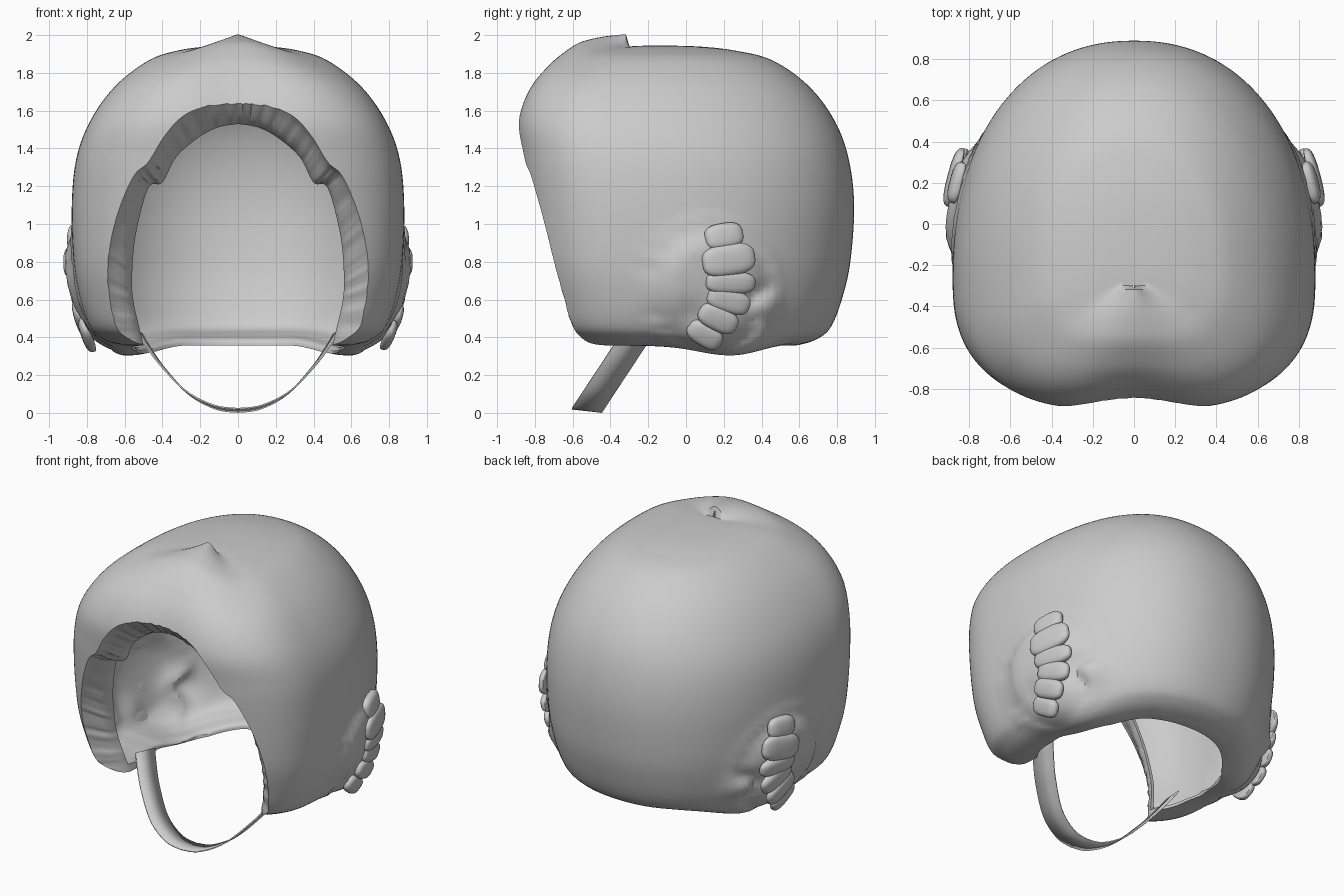
import bpy, bmesh, math, random
from mathutils import Vector

random.seed(4)
cube = bpy.data.objects.get("Cube")
if cube:
    bpy.data.objects.remove(cube)

grey = bpy.data.materials.new("matte grey")
grey.use_nodes = True
grey.diffuse_color = (0.6, 0.6, 0.6, 1)
grey.node_tree.nodes["Principled BSDF"].inputs["Base Color"].default_value = (0.6, 0.6, 0.6, 1)


def spline(keys, steps):
    """Catmull-Rom samples through the key vectors."""
    keys = [Vector(k) for k in keys]
    out = []
    for i in range(len(keys) - 1):
        a, b, c, d = (keys[min(max(i + j, 0), len(keys) - 1)] for j in (-1, 0, 1, 2))
        for s in range(steps):
            t = s / steps
            out.append(0.5 * (2 * b + (c - a) * t + (2 * a - 5 * b + 4 * c - d) * t * t
                              + (3 * b - a - 3 * c + d) * t ** 3))
    return out + [keys[-1]]


def loft(name, rings, closed=True):
    """Skin a list of point rings; closed lofts get capped ends."""
    bm = bmesh.new()
    rows = [[bm.verts.new(p) for p in ring] for ring in rings]
    n = len(rows[0])
    for r0, r1 in zip(rows, rows[1:]):
        for i in range(n if closed else n - 1):
            j = (i + 1) % n
            bm.faces.new((r0[i], r0[j], r1[j], r1[i]))
    if closed:
        bm.faces.new(rows[0])
        bm.faces.new(rows[-1])
    bmesh.ops.recalc_face_normals(bm, faces=bm.faces)
    mesh = bpy.data.meshes.new(name)
    bm.to_mesh(mesh)
    bm.free()
    mesh.materials.append(grey)
    obj = bpy.data.objects.new(name, mesh)
    bpy.context.collection.objects.link(obj)
    return obj


def activate(obj):
    bpy.ops.object.select_all(action="DESELECT")
    obj.select_set(True)
    bpy.context.view_layer.objects.active = obj


def smooth(obj, degrees):
    activate(obj)
    bpy.ops.object.shade_smooth_by_angle(angle=math.radians(degrees))


def subtract(obj, cutter):
    """Carve the cutter out of the object and discard it."""
    cut = obj.modifiers.new("cut", "BOOLEAN")
    cut.operation, cut.object, cut.solver = "DIFFERENCE", cutter, "EXACT"
    activate(obj)
    bpy.ops.object.modifier_apply(modifier="cut")
    bpy.data.objects.remove(cutter)


def clamp(v):
    return min(max(v, 0), 1)


def bell(v, width):
    return math.exp(-(v / width) ** 2)


# Shell sections: height, half width, back, front
DOME = [(1.945, .01, -.15, -.17), (1.94, .16, .06, -.3), (1.918, .32, .26, -.48),
        (1.865, .475, .46, -.63), (1.73, .65, .65, -.82), (1.55, .78, .785, -.91),
        (1.35, .855, .86, -.9), (1.1, .88, .89, -.875), (.8, .87, .87, -.84),
        (.6, .835, .825, -.79), (.46, .785, .77, -.745)]
UNDERSIDE = [(.4, .725, .71, -.68), (.365, .64, .62, -.6), (.355, .5, .5, -.45),
             (.355, .01, .01, -.01)]
LIP = [(.415, .66, .65, -.58), (.39, .57, .56, -.5), (.34, .55, .545, -.48),
       (.2, .55, .545, -.48), (.19, .01, .01, -.01)]
CAVITY = [(z - .025 * clamp((z - 1.2) / .7), w * .975, b * .975, f * .975)
          for z, w, b, f in DOME] + LIP


def sculpt(x, y, z):
    # lower edge sagging under the ears
    side = clamp((abs(x) - .3) / .3)
    z -= .07 * bell(y - .28, .26) * clamp((.7 - z) / .3) * side
    # forehead lobes and the pinched crest above them
    y += .05 * bell(x, .25) * clamp((-y - .55) / .25)
    if y < -.31 and z > 1.45:
        z += .066 * bell(x, .05 + .85 * (-.31 - y)) * clamp((z - 1.45) / .35)
    # ear pad swelling, its surrounding groove and the dent behind it
    if abs(x) > .45:
        d = math.hypot((y - .13) / .34, (z - .66) / .35)
        push = .055 * clamp((1 - d) * 2.8) - .014 * bell(d - 1.02, .1)
        push -= .08 * bell(math.hypot(y - .39, z - .57), .08)
        push -= .03 * bell(math.hypot(y - .02, z - .5), .09)
        x += math.copysign(push, x)
    return x, y, z


def shell_ring(k, n=144):
    z, w, back, front = k
    mid = back - .65 * (back - front)
    ring = []
    for i in range(n):
        a = math.tau * i / n
        c, s = math.cos(a), math.sin(a)
        e = 2 / 2.2 if s >= 0 else 2 / 2.75
        depth = back - mid if s >= 0 else mid - front
        x = math.copysign(abs(c) ** e, c) * w
        ring.append(sculpt(x, mid + math.copysign(abs(s) ** e, s) * depth, z))
    return ring


shell = loft("helmet_shell", [shell_ring(k) for k in spline(DOME + UNDERSIDE, 9)])
cavity = loft("cavity_cutter", [shell_ring(k) for k in spline(CAVITY, 9)])

# Face opening: flared cutter with gathered edge
WIDE = [(.64, .1), (.67, .4), (.7, .65), (.69, .85), (.64, 1.05), (.55, 1.25),
        (.47, 1.32), (.39, 1.45), (.29, 1.57), (.15, 1.66), (0, 1.695)]
NARROW = [(.44, .1), (.51, .4), (.555, .6), (.56, .75), (.54, .95), (.475, 1.19),
          (.4, 1.22), (.33, 1.35), (.22, 1.45), (.11, 1.51), (0, 1.53)]
FLARE = [(-.5, 1.35), (-.06, 1.12), (-.02, 1.0), (.01, .82), (.04, .56),
         (.075, .28), (.11, .08), (.15, 0)]


def both_sides(keys):
    half = spline(keys, 12)
    return half + [Vector((-p.x, p.y)) for p in reversed(half[:-1])]


wide, narrow = both_sides(WIDE), both_sides(NARROW)
ripple = [.035 * math.sin(i * .95) + random.uniform(-.04, .04) for i in range(len(wide))]


def opening(name, flare, grow):
    """Flared plug following the slope of the face, grown outward by a margin."""
    sections = []
    for depth, f in flare:
        ring = []
        for p, q, r in zip(wide, narrow, ripple):
            v = q + (p - q) * (f + r * 4 * max(f * (1 - f), 0))
            v = v + (v - Vector((0, .8))).normalized() * grow
            ring.append((v.x, depth - .6 - .22 * (v.y - .4), v.y))
        sections.append(ring)
    return loft(name, sections)


# The cavity leaves a thin rolled flange around the opening
subtract(cavity, opening("flange_cutter", FLARE, .022))
subtract(shell, cavity)
subtract(shell, opening("opening_cutter", FLARE + [(.5, 0)], 0))
smooth(shell, 40)
bpy.context.view_layer.update()

# Puffed cushions over each ear: y, z, half width, half height
PUFFS = [(.2, .935, .105, .07), (.225, .81, .145, .085), (.235, .69, .135, .06),
         (.225, .595, .12, .065), (.17, .5, .12, .07), (.1, .415, .105, .065)]
# seat each cushion on the shell wall
SEATS = [shell.ray_cast(Vector((2, y, z)), Vector((-1, 0, 0)))[1] for y, z, w, h in PUFFS]


def puff(name, side, i):
    half_width, half_height = PUFFS[i][2:]
    along = (SEATS[max(i - 1, 0)] - SEATS[min(i + 1, len(SEATS) - 1)]).normalized()
    along.y += random.uniform(-.15, .15)
    out = Vector((.95, .25, 0))
    out = (out - along * out.dot(along) / along.length_squared).normalized()
    across = along.cross(out)
    soft = lambda v: math.copysign(abs(v) ** .7, v)
    rings = []
    for u in range(1, 14):
        lat = math.pi * u / 14
        ring = []
        for v in range(24):
            lon = math.tau * v / 24
            lift = soft(math.sin(lat) * math.sin(lon))
            p = SEATS[i] + across * soft(math.cos(lat)) * half_width
            p += along * soft(math.sin(lat) * math.cos(lon)) * half_height
            p += out * lift * (.042 if lift > 0 else .015)
            ring.append((p.x * side, p.y, p.z))
        rings.append(ring)
    smooth(loft(name, rings), 50)


for side, label in ((1, "left"), (-1, "right")):
    for i in range(len(PUFFS)):
        puff(f"{label}_ear_cushion_{i + 1}", side, i)

# Chin strap ribbon hanging forward below the opening
arc = both_sides([(.52, .42), (.485, .36), (.4, .24), (.265, .1), (.12, .025), (0, .008)])
rows = []
for p in arc:
    y = -.53 + .66 * p.y
    rows.append([(p.x * 1.03, y - .08, p.y + .014), (p.x * .97, y + .08, p.y - .004)])
strap = loft("chin_strap", rows, closed=False)
thick = strap.modifiers.new("thickness", "SOLIDIFY")
thick.thickness, thick.offset = .008, 0
smooth(strap, 40)
